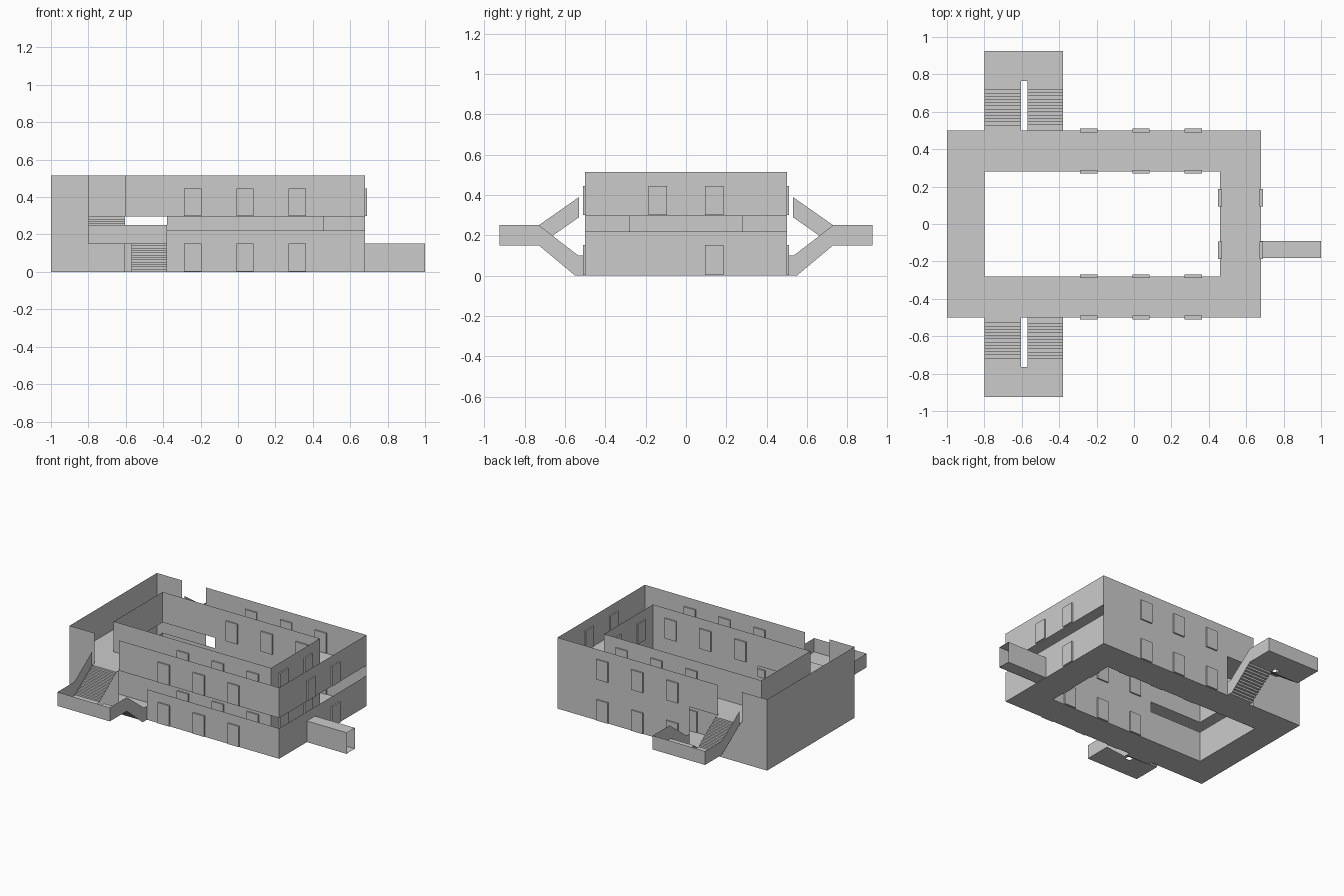
import bpy, bmesh

if "Cube" in bpy.data.objects:
    bpy.data.objects.remove(bpy.data.objects["Cube"])

# Key levels and plan lines
MID, FLOOR, TOP = 0.22, 0.295, 0.515
X0, X1, Y = -1.0, 0.68, 0.5          # outer ring
IX0, IX1, IY = -0.8, 0.46, 0.28      # courtyard
SLOT0, SLOT1, SX1 = -0.605, -0.57, -0.38
LAND = 0.15                          # stair landing level
RAIL = 0.1


def make(name, polys):
    """Object from a list of polygons (sheet surfaces)."""
    bm = bmesh.new()
    for p in polys:
        bm.faces.new([bm.verts.new(v) for v in p])
    bmesh.ops.remove_doubles(bm, verts=bm.verts, dist=1e-5)
    me = bpy.data.meshes.new(name)
    bm.to_mesh(me)
    bm.free()
    ob = bpy.data.objects.new(name, me)
    bpy.context.collection.objects.link(ob)
    return ob


def wall(x0, y0, x1, y1, z0, z1):
    return [(x0, y0, z0), (x1, y1, z0), (x1, y1, z1), (x0, y0, z1)]


def flat(x0, x1, y0, y1, z):
    return [(x0, y0, z), (x1, y0, z), (x1, y1, z), (x0, y1, z)]


def ring(z):
    return [flat(X0, IX0, -Y, Y, z), flat(IX1, X1, -Y, Y, z),
            flat(IX0, IX1, -Y, -IY, z), flat(IX0, IX1, IY, Y, z)]


def box(name, x0, x1, y0, y1, z0, z1):
    return make(name, [flat(x0, x1, y0, y1, z0), flat(x0, x1, y0, y1, z1),
                       wall(x0, y0, x1, y0, z0, z1), wall(x1, y0, x1, y1, z0, z1),
                       wall(x1, y1, x0, y1, z0, z1), wall(x0, y1, x0, y0, z0, z1)])


# Floor rings
make("ground_floor", ring(0))
make("upper_floor", ring(FLOOR))

# Long outer walls: doorway above the stairs, passage below, front has an open band
for name, y, low in (("front_wall", -Y, MID), ("back_wall", Y, FLOOR)):
    make(name, [wall(X0, y, IX0, y, 0, TOP),
                wall(IX0, y, SLOT0, y, 0, FLOOR),
                wall(SLOT0, y, X1, y, FLOOR, TOP),
                wall(SX1, y, X1, y, 0, low)])

# End outer walls
make("left_wall", [wall(X0, -Y, X0, Y, 0, TOP)])
make("right_wall", [wall(X1, -Y, X1, Y, 0, MID), wall(X1, -Y, X1, Y, FLOOR, TOP)])

# Courtyard walls with the open band at the left end
for name, y in (("courtyard_front_wall", -IY), ("courtyard_back_wall", IY)):
    make(name, [wall(IX0, y, SX1, y, 0, MID), wall(SX1, y, IX1, y, 0, FLOOR),
                wall(IX0, y, IX1, y, FLOOR, TOP)])
make("courtyard_left_wall", [wall(IX0, -IY, IX0, IY, 0, MID),
                             wall(IX0, -IY, IX0, IY, FLOOR, TOP)])
make("courtyard_right_wall", [wall(IX1, -IY, IX1, IY, 0, TOP)])

# Window and door panels, both storeys
T, W = 0.01, 0.046
for z0, z1 in ((0.003, 0.153), (0.3, 0.445)):
    for x in (-0.242, 0.038, 0.317):
        for y in (-Y, -IY, IY, Y):
            box("window", x - W, x + W, y - T, y + T, z0, z1)
    for y in (-0.14, 0.14):
        for x in (IX1, X1):
            if not (x == X1 and y < 0 and z0 < 0.1):
                box("window", x - T, x + T, y - W, y + W, z0, z1)

# Entrance tunnel on the right, open ended
ty0, ty1, tx, th = -0.183, -0.09, 1.0, 0.153
make("entrance_tunnel", [flat(X1 - T, tx, ty0, ty1, 0.002), flat(X1 - T, tx, ty0, ty1, th),
                         wall(X1 - T, ty0, tx, ty0, 0, th), wall(X1 - T, ty1, tx, ty1, 0, th)])


def flight(x0, x1, z_wall, n=12):
    """Folded step sheet from the wall (y=0.5) to the landing."""
    ya, yb = 0.53, 0.735
    prof = [(Y, z_wall), (ya, z_wall)]
    for i in range(n):
        z = z_wall + (LAND - z_wall) * (i + 1) / n
        prof += [(ya + (yb - ya) * i / n, z), (ya + (yb - ya) * (i + 1) / n, z)]
    prof.append((0.765, LAND))
    return [[(x0, a, c), (x1, a, c), (x1, b, d), (x0, b, d)]
            for (a, c), (b, d) in zip(prof, prof[1:])]


# Double-flight outside stairs, front and back
YL = 0.925
for side, s in (("front", -1), ("back", 1)):
    parts = {
        "lower_steps": flight(SLOT1, SX1, 0.0),
        "upper_steps": flight(IX0, SLOT0, FLOOR),
        "landing": [flat(IX0, SX1, 0.765, YL, LAND)],
        "landing_parapet": [wall(IX0, YL, SX1, YL, LAND, LAND + RAIL),
                            wall(IX0, 0.73, IX0, YL, LAND, LAND + RAIL),
                            wall(SX1, 0.73, SX1, YL, LAND, LAND + RAIL)],
        "lower_parapet": [[(SX1, a, b) for a, b in
                           ((Y, 0), (0.55, 0), (0.73, LAND), (0.73, LAND + RAIL),
                            (0.535, RAIL), (Y, RAIL))]],
        "upper_parapet": [[(IX0, a, b) for a, b in
                           ((0.73, LAND), (0.53, FLOOR - 0.005), (0.53, 0.39),
                            (0.73, LAND + RAIL))]],
    }
    for name, polys in parts.items():
        make(f"{side}_{name}", [[(x, s * y, z) for x, y, z in p] for p in polys])
